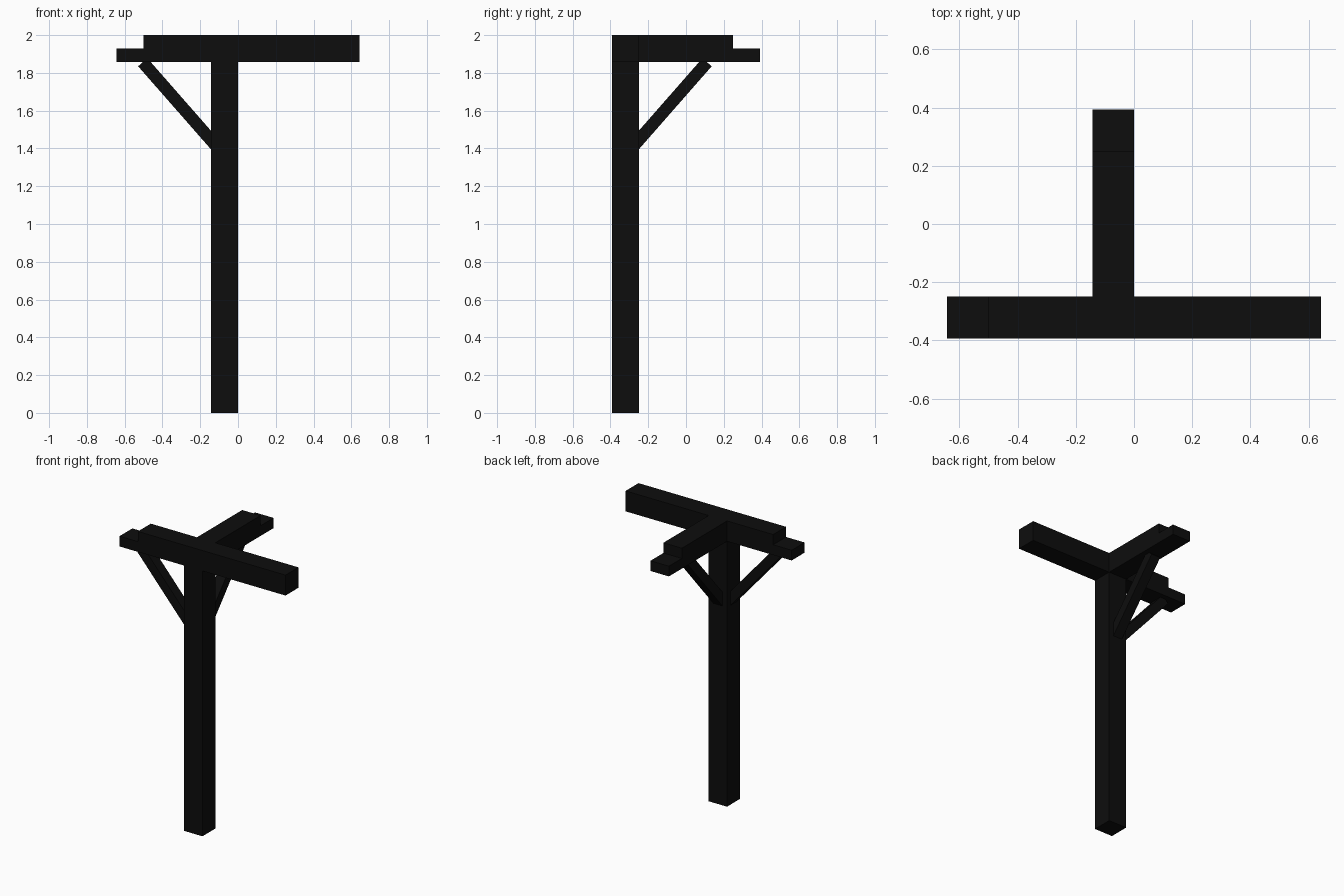
import bpy
import bmesh
from mathutils import Vector

cube = bpy.data.objects.get("Cube")
if cube:
    bpy.data.objects.remove(cube, do_unlink=True)

S = 1 / 7                                  # timber section
TOP = 2.0
UNDER = TOP - S                            # underside of the beams
HALF_X, HALF_Y = 4.5 * S, 2.75 * S
POST = Vector((-S / 2, -HALF_Y + S / 2, 0))  # post centre line

# Dark timber
dark = bpy.data.materials.new("black_timber")
dark.use_nodes = True
colour = (0.004, 0.004, 0.004, 1)
dark.diffuse_color = colour
dark.node_tree.nodes["Principled BSDF"].inputs["Base Color"].default_value = colour


def timber(name, profile, direction, width):
    """Extrude a (distance from post centre, height) profile sideways."""
    out = Vector(direction)
    side = out.cross(Vector((0, 0, 1)))
    bm = bmesh.new()
    face = bm.faces.new([bm.verts.new(POST + out * u + Vector((0, 0, z)) - side * width / 2)
                         for u, z in profile])
    ext = bmesh.ops.extrude_face_region(bm, geom=[face])
    verts = [g for g in ext["geom"] if isinstance(g, bmesh.types.BMVert)]
    bmesh.ops.translate(bm, vec=side * width, verts=verts)
    bmesh.ops.recalc_face_normals(bm, faces=bm.faces)
    mesh = bpy.data.meshes.new(name)
    bm.to_mesh(mesh)
    bm.free()
    mesh.materials.append(dark)
    obj = bpy.data.objects.new(name, mesh)
    bpy.context.collection.objects.link(obj)


def lapped(start, end):
    """Beam profile whose outer end is halved into a lower tongue."""
    return [(start, UNDER), (end, UNDER), (end, UNDER + S / 2),
            (end - S, UNDER + S / 2), (end - S, TOP), (start, TOP)]


# Post
timber("post", [(-S / 2, 0), (S / 2, 0), (S / 2, UNDER), (-S / 2, UNDER)], (1, 0, 0), S)

# Beams
LEFT, BACK = (-1, 0, 0), (0, 1, 0)
timber("cross_beam", lapped(-HALF_X - S / 2, HALF_X - S / 2), LEFT, S)
timber("back_beam", lapped(S / 2, 2 * HALF_Y - S / 2), BACK, S)

# Diagonal braces, square cut and let into the post
low = Vector((S / 2, 1.395))
high = Vector((S / 2 + 0.386, 1.835))
along = (high - low).normalized()
low -= along * 0.06
across = Vector((-along.y, along.x)) * 0.065
brace = [low, high, high + across, low + across]
for name, direction in (("side_brace", LEFT), ("back_brace", BACK)):
    timber(name, brace, direction, S / 2)
